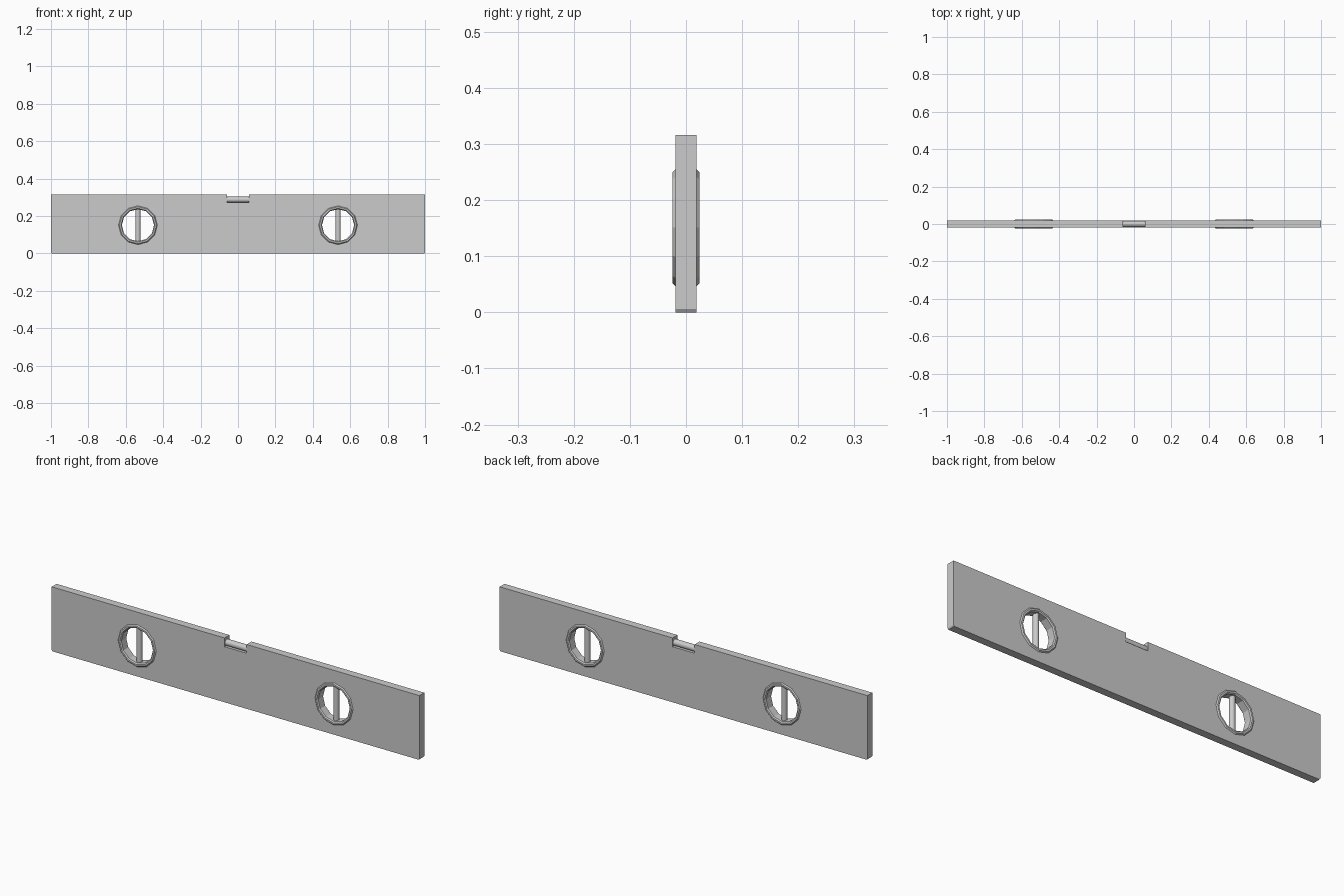
import bpy, bmesh, math
from mathutils import Matrix

if "Cube" in bpy.data.objects:
    bpy.data.objects.remove(bpy.data.objects["Cube"])

HOLE_X, HOLE_Z = 0.535, 0.151
SIDES = 12


def make_object(name, bm, smooth=False):
    bmesh.ops.recalc_face_normals(bm, faces=bm.faces)
    mesh = bpy.data.meshes.new(name)
    bm.to_mesh(mesh)
    bm.free()
    obj = bpy.data.objects.new(name, mesh)
    bpy.context.collection.objects.link(obj)
    if smooth:
        bpy.context.view_layer.objects.active = obj
        bpy.ops.object.select_all(action='DESELECT')
        obj.select_set(True)
        bpy.ops.object.shade_smooth_by_angle(angle=math.radians(50))
    return obj


def cylinder(name, radius, depth, location, axis, sides, smooth=False):
    bm = bmesh.new()
    turn = {'X': Matrix.Rotation(math.pi / 2, 4, 'Y'),
            'Y': Matrix.Rotation(math.pi / 2, 4, 'X'),
            'Z': Matrix.Identity(4)}[axis]
    bmesh.ops.create_cone(bm, cap_ends=True, segments=sides, radius1=radius,
                          radius2=radius, depth=depth,
                          matrix=Matrix.Translation(location) @ turn)
    return make_object(name, bm, smooth)


def ring(name, x):
    # Closed (radius, y) section swept around the hole
    profile = [(0.086, -0.019), (0.091, -0.024), (0.099, -0.024), (0.104, -0.019),
               (0.104, 0.019), (0.099, 0.024), (0.091, 0.024), (0.086, 0.019)]
    bm = bmesh.new()
    loops = []
    for i in range(SIDES):
        a = 2 * math.pi * i / SIDES
        loops.append([bm.verts.new((x + r * math.cos(a), y, HOLE_Z + r * math.sin(a)))
                      for r, y in profile])
    n = len(profile)
    for i in range(SIDES):
        p, q = loops[i], loops[(i + 1) % SIDES]
        for j in range(n):
            k = (j + 1) % n
            bm.faces.new((p[j], p[k], q[k], q[j]))
    return make_object(name, bm)


# Body: front outline with top notch, extruded through its thickness
outline = [(-0.996, 0), (0.996, 0), (1, 0.006), (1, 0.316), (0.06, 0.316),
           (0.06, 0.273), (-0.06, 0.273), (-0.06, 0.316), (-1, 0.316), (-1, 0.006)]
bm = bmesh.new()
face = bm.faces.new([bm.verts.new((x, -0.019, z)) for x, z in outline])
new = bmesh.ops.extrude_face_region(bm, geom=[face])['geom']
bmesh.ops.translate(bm, vec=(0, 0.038, 0),
                    verts=[v for v in new if isinstance(v, bmesh.types.BMVert)])
body = make_object("level_body", bm)

# Side windows: hole, frame ring and upright vial
for side, s in (("left", -1), ("right", 1)):
    x = s * HOLE_X
    cutter = cylinder(side + "_hole_cutter", 0.095, 0.2, (x, 0, HOLE_Z), 'Y', SIDES)
    # align cutter corners with the ring corners
    cutter.hide_render = True
    cutter.hide_set(True)
    cut = body.modifiers.new(side + "_hole", 'BOOLEAN')
    cut.operation = 'DIFFERENCE'
    cut.solver = 'EXACT'
    cut.object = cutter
    ring(side + "_window_ring", x)
    cylinder(side + "_vial", 0.0135, 0.178, (x, 0, HOLE_Z), 'Z', 16, True)

# Horizontal vial in the top notch
cylinder("top_vial", 0.0155, 0.122, (0, 0, 0.288), 'X', 16, True)
